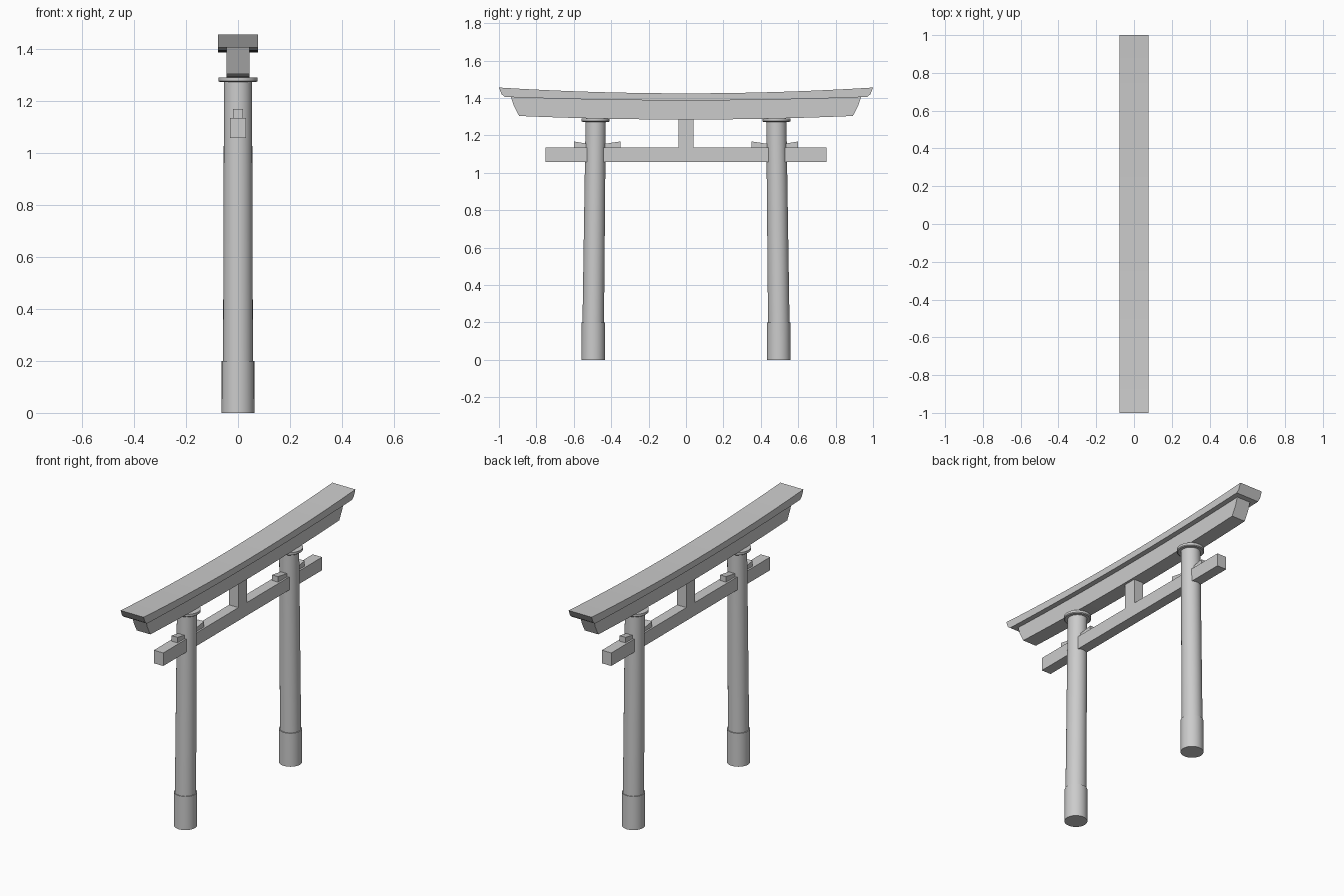
import bpy, bmesh, math

if "Cube" in bpy.data.objects:
    bpy.data.objects.remove(bpy.data.objects["Cube"])

grey = bpy.data.materials.new("stone_grey")
grey.diffuse_color = (0.6, 0.6, 0.6, 1)
grey.use_nodes = True
grey.node_tree.nodes["Principled BSDF"].inputs["Base Color"].default_value = grey.diffuse_color


def finish(name, bm, smooth=False):
    bmesh.ops.recalc_face_normals(bm, faces=bm.faces)
    me = bpy.data.meshes.new(name)
    bm.to_mesh(me)
    bm.free()
    ob = bpy.data.objects.new(name, me)
    bpy.context.collection.objects.link(ob)
    me.materials.append(grey)
    if smooth:
        bpy.ops.object.select_all(action='DESELECT')
        ob.select_set(True)
        bpy.context.view_layer.objects.active = ob
        bpy.ops.object.shade_smooth_by_angle(angle=math.radians(35))
    return ob


def loft(name, rings, smooth=False):
    """Skin a list of closed point rings and cap both ends."""
    bm = bmesh.new()
    vs = [[bm.verts.new(p) for p in r] for r in rings]
    n = len(vs[0])
    for a, b in zip(vs, vs[1:]):
        for i in range(n):
            j = (i + 1) % n
            bm.faces.new((a[i], a[j], b[j], b[i]))
    bm.faces.new(vs[0])
    bm.faces.new(vs[-1])
    return finish(name, bm, smooth)


def post(name, sections, n=32):
    """Round part from (z, radius, centre y) sections."""
    loft(name, [[(r * math.cos(2 * math.pi * i / n), y + r * math.sin(2 * math.pi * i / n), z)
                 for i in range(n)] for z, r, y in sections], True)


def curved_beam(name, half_x, levels, n=16):
    """Upswept beam; levels = (half length, z at centre, z at ends), bottom to top."""
    rings = []
    for k in range(n + 1):
        t = 2 * k / n - 1
        side = [(t * L, zc + (ze - zc) * t * t) for L, zc, ze in levels]
        rings.append([(half_x, y, z) for y, z in side] + [(-half_x, y, z) for y, z in reversed(side)])
    loft(name, rings)


def prism(name, half_x, outline):
    """Side outline (y, z) extruded across x."""
    loft(name, [[(x, y, z) for y, z in outline] for x in (-half_x, half_x)])


# roof slab and the beam under it
curved_beam("top_lintel", 0.076, [(0.968, 1.387, 1.406), (0.986, 1.40, 1.42), (1.0, 1.425, 1.456)])
curved_beam("under_lintel", 0.045, [(0.892, 1.285, 1.304), (0.92, 1.34, 1.357), (0.937, 1.388, 1.408)])

# tie beam and centre strut
prism("tie_beam", 0.031, [(-0.75, 1.057), (0.75, 1.057), (0.75, 1.135), (-0.75, 1.135)])
prism("centre_strut", 0.031, [(-0.04, 1.135), (0.04, 1.135), (0.04, 1.295), (-0.04, 1.295)])

# pillars, sleeves, cap discs and wedges on both sides
for s, side in ((-1, "left"), (1, "right")):
    post(side + "_pillar", [(0.1, 0.0585, s * 0.496), (0.2, 0.0575, s * 0.496), (1.275, 0.054, s * 0.483)])
    post(side + "_pillar_base", [(0, 0.063, s * 0.496), (0.2, 0.0625, s * 0.495)])
    post(side + "_pillar_cap", [(1.272, 0.07, s * 0.483), (1.276, 0.075, s * 0.483), (1.29, 0.075, s * 0.483)])
    for d, where in ((-1, "inner"), (1, "outer")):
        end = 0.475 + d * 0.125
        prism(f"{side}_{where}_wedge", 0.02,
              [(s * 0.483, 1.135), (s * end, 1.135), (s * end, 1.168), (s * 0.483, 1.148)])
